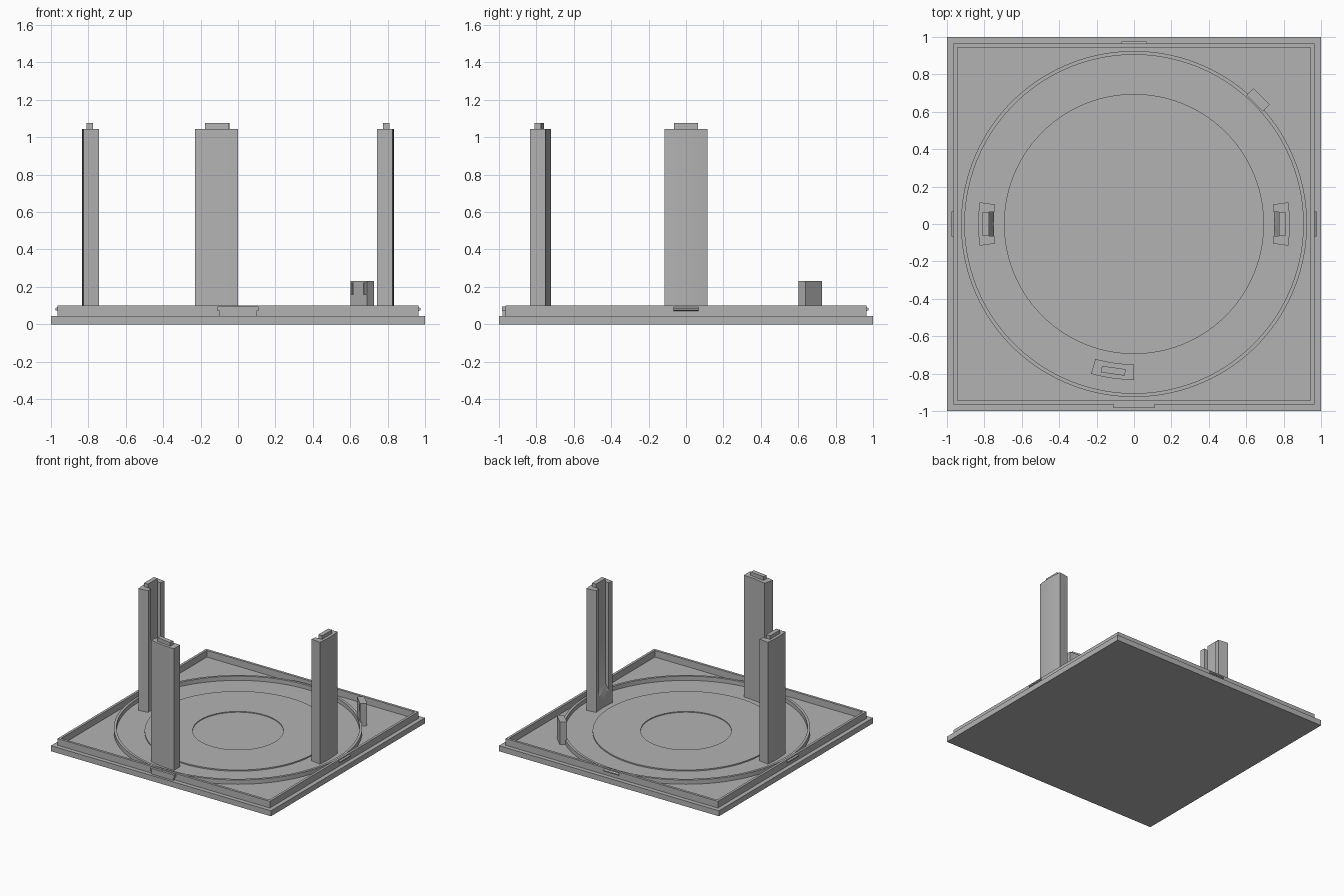
import bpy, bmesh, math
from mathutils import Matrix

cube = bpy.data.objects.get("Cube")
if cube:
    bpy.data.objects.remove(cube, do_unlink=True)

GREY = (0.45, 0.45, 0.45, 1)
grey = bpy.data.materials.new("plain grey")
grey.use_nodes = True
grey.diffuse_color = GREY
grey.node_tree.nodes["Principled BSDF"].inputs["Base Color"].default_value = GREY


def finish(name, bm, angle=0.0):
    """Turn a bmesh into a grey object, rotated about z."""
    bmesh.ops.recalc_face_normals(bm, faces=bm.faces)
    bmesh.ops.rotate(bm, verts=bm.verts, cent=(0, 0, 0),
                     matrix=Matrix.Rotation(math.radians(angle), 3, 'Z'))
    mesh = bpy.data.meshes.new(name)
    bm.to_mesh(mesh)
    bm.free()
    mesh.materials.append(grey)
    obj = bpy.data.objects.new(name, mesh)
    bpy.context.collection.objects.link(obj)
    return obj


def smooth(obj):
    bpy.ops.object.select_all(action='DESELECT')
    obj.select_set(True)
    bpy.context.view_layer.objects.active = obj
    bpy.ops.object.shade_smooth_by_angle(angle=math.radians(30))


def lathe(name, profile, sides, closed=False):
    """Revolve (radius, z) points; four sides give a square of that half width."""
    bm = bmesh.new()
    k = math.sqrt(2) if sides == 4 else 1
    rings = []
    for r, z in profile:
        angles = [math.tau * (i + 0.5) / sides for i in range(sides)]
        rings.append([bm.verts.new((k * r * math.cos(a), k * r * math.sin(a), z))
                      for a in angles])
    pairs = list(zip(rings, rings[1:]))
    if closed:
        pairs.append((rings[-1], rings[0]))
    else:
        bm.faces.new(rings[0])
        bm.faces.new(rings[-1])
    for low, high in pairs:
        for i in range(sides):
            j = (i + 1) % sides
            bm.faces.new((low[i], low[j], high[j], high[i]))
    obj = finish(name, bm)
    if sides > 4:
        smooth(obj)
    return obj


def prism(name, section, half_width, angle):
    """Extrude a (radial, z) section sideways, then turn it to an angle."""
    bm = bmesh.new()
    face = bm.faces.new([bm.verts.new((r, -half_width, z)) for r, z in section])
    ext = bmesh.ops.extrude_face_region(bm, geom=[face])["geom"]
    bmesh.ops.translate(bm, vec=(0, 2 * half_width, 0),
                        verts=[v for v in ext if isinstance(v, bmesh.types.BMVert)])
    return finish(name, bm, angle)


def block(name, r0, r1, z0, z1, half_width, angle):
    return prism(name, [(r0, z0), (r1, z0), (r1, z1), (r0, z1)], half_width, angle)


def cut(obj, cutter):
    """Apply a boolean cut and discard the cutter."""
    mod = obj.modifiers.new("cut", 'BOOLEAN')
    mod.operation = 'DIFFERENCE'
    mod.solver = 'EXACT'
    mod.object = cutter
    graph = bpy.context.evaluated_depsgraph_get()
    mesh = bpy.data.meshes.new_from_object(obj.evaluated_get(graph))
    obj.modifiers.clear()
    obj.data = mesh
    bpy.data.objects.remove(cutter, do_unlink=True)


FLOOR = 0.045
PILLAR_TOP = 1.045


def pillar(name, angle, grooved):
    # Arc-shaped post
    bm = bmesh.new()
    steps = [math.radians(-8 + 2 * i) for i in range(9)]
    outline = [(0.833, a) for a in steps] + [(0.75, a) for a in reversed(steps)]
    face = bm.faces.new([bm.verts.new((r * math.cos(a), r * math.sin(a), FLOOR - 0.01))
                         for r, a in outline])
    ext = bmesh.ops.extrude_face_region(bm, geom=[face])["geom"]
    bmesh.ops.translate(bm, vec=(0, 0, PILLAR_TOP - FLOOR + 0.01),
                        verts=[v for v in ext if isinstance(v, bmesh.types.BMVert)])
    post = finish(name, bm, angle)
    # Inner groove with a sloping foot
    if grooved:
        section = [(0.70, 0.08), (0.775, 0.21), (0.775, 1.2), (0.70, 1.2)]
        cut(post, prism("groove_cutter", section, 0.064, angle))
    smooth(post)
    # Tenon on top
    block(name + "_tenon", 0.775, 0.81, PILLAR_TOP - 0.02, 1.075, 0.064, angle)


# Base tray with raised rim
lathe("base_tray", [(1, 0), (1, FLOOR), (0.965, FLOOR), (0.965, 0.1),
                    (0.945, 0.1), (0.945, FLOOR)], 4)

# Round ridge and low disc with a sunken centre
lathe("round_ridge", [(0.925, 0.04), (0.925, 0.08), (0.905, 0.08), (0.905, 0.04)],
      128, closed=True)
lathe("low_disc", [(0.695, 0.04), (0.695, 0.055), (0.338, 0.055), (0.338, 0.048)], 128)

# Pillars
pillar("left_pillar", 0, True)
pillar("right_pillar", 180, True)
pillar("front_pillar", -98, False)

# Corner stop with two slots on its inner face
stop = block("corner_stop", 0.912, 0.965, 0.04, 0.23, 0.062, 45)
for side in (-1, 1):
    bm = bmesh.new()
    bmesh.ops.create_cube(bm, size=1, matrix=Matrix.Translation((0.912, side * 0.048, 0.19))
                          @ Matrix.Diagonal((0.024, 0.02, 0.06, 1)))
    cut(stop, finish("slot_cutter", bm, 45))

# Snap bumps on three edges
for name, angle in (("left", 0), ("back", 90), ("right", 180)):
    prism(name + "_snap", [(0.96, 0.07), (0.976, 0.075), (0.976, 0.085), (0.96, 0.096)],
          0.068, angle)

# Front latch with a wider lip
block("front_latch", 0.96, 0.98, FLOOR - 0.005, 0.09, 0.1, -90)
block("front_latch_lip", 0.96, 0.985, 0.085, 0.095, 0.11, -90)
for side in (-1, 1):
    bm = bmesh.new()
    bmesh.ops.create_cube(bm, size=1, matrix=Matrix.Translation((0.972, side * 0.105, 0.08))
                          @ Matrix.Diagonal((0.024, 0.01, 0.02, 1)))
    finish("front_latch_end", bm, -90)
